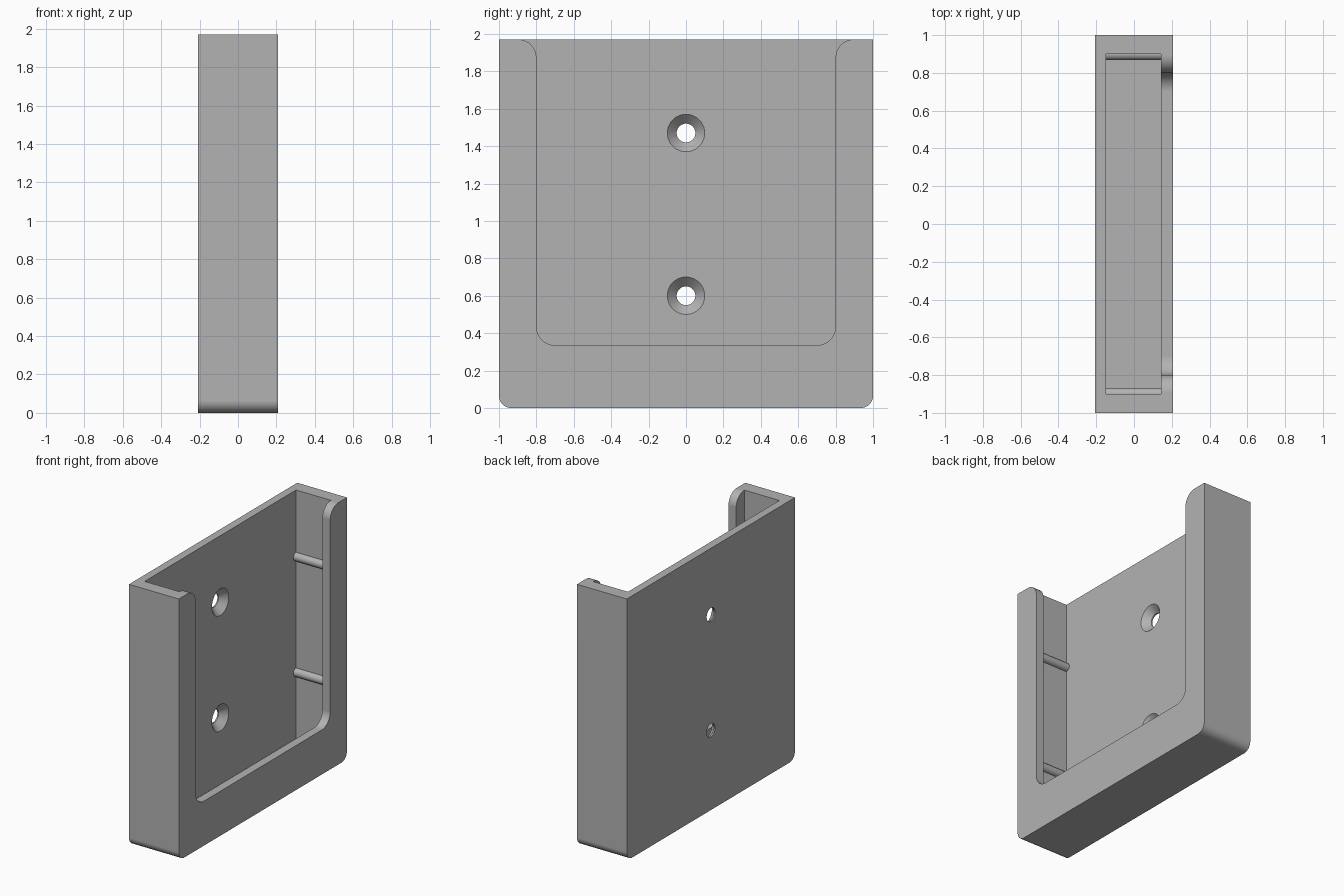
import bpy, bmesh, math
from mathutils import Matrix

cube = bpy.data.objects.get("Cube")
if cube:
    bpy.data.objects.remove(cube, do_unlink=True)

GREY = (0.45, 0.45, 0.45, 1)
grey = bpy.data.materials.new("plain grey")
grey.use_nodes = True
grey.diffuse_color = GREY
grey.node_tree.nodes["Principled BSDF"].inputs["Base Color"].default_value = GREY

HALF_DEPTH, HEIGHT = 0.207, 1.97
BACK_IN, FRONT_IN = -0.147, 0.143     # inner faces of the two panels
WALL = 0.1                            # side and floor thickness
HOLE_HEIGHTS = (0.6, 1.47)


def make_object(name, bm):
    bmesh.ops.recalc_face_normals(bm, faces=bm.faces)
    mesh = bpy.data.meshes.new(name)
    bm.to_mesh(mesh)
    bm.free()
    mesh.materials.append(grey)
    obj = bpy.data.objects.new(name, mesh)
    bpy.context.collection.objects.link(obj)
    return obj


def arc(y, z, r, start, end, steps=10):
    angles = [math.radians(start + (end - start) * i / steps) for i in range(steps + 1)]
    return [(y + r * math.cos(a), z + r * math.sin(a)) for a in angles]


def extrude(name, half, x0, x1):
    """Mirror a half outline (y > 0, bottom to top) and extrude it along x."""
    outline = half + [(-y, z) for y, z in reversed(half)]
    bm = bmesh.new()
    face = bm.faces.new([bm.verts.new((x0, y, z)) for y, z in outline])
    moved = bmesh.ops.extrude_face_region(bm, geom=[face])["geom"]
    bmesh.ops.translate(bm, vec=(x1 - x0, 0, 0),
                        verts=[v for v in moved if isinstance(v, bmesh.types.BMVert)])
    return make_object(name, bm)


def cone_x(name, r0, r1, x0, x1, y, z, sides=48):
    bm = bmesh.new()
    bmesh.ops.create_cone(bm, cap_ends=True, segments=sides, radius1=r0, radius2=r1,
                          depth=x1 - x0,
                          matrix=Matrix.Translation(((x0 + x1) / 2, y, z))
                          @ Matrix.Rotation(math.pi / 2, 4, 'Y'))
    return make_object(name, bm)


def finish(obj):
    bpy.ops.object.select_all(action='DESELECT')
    obj.select_set(True)
    bpy.context.view_layer.objects.active = obj
    bpy.ops.object.shade_smooth_by_angle(angle=math.radians(30))
    weighted = obj.modifiers.new("flat panels", 'WEIGHTED_NORMAL')
    weighted.keep_sharp = True


# Holder body with rounded lower corners
holder = extrude("holder_body", arc(0.935, 0.065, 0.065, -90, 0) + [(1, HEIGHT)],
                 -HALF_DEPTH, HALF_DEPTH)

# Inner pocket, open at the top
cutters = [extrude("pocket_cutter", [(1 - WALL, WALL), (1 - WALL, HEIGHT + 0.2)],
                   BACK_IN, FRONT_IN)]

# Front window: rounded lower corners, flared at the top
window = arc(0.7, 0.435, 0.1, -90, 0) + arc(0.895, HEIGHT - 0.095, 0.095, 180, 90)
window.append((window[-1][0], HEIGHT + 0.2))
cutters.append(extrude("window_cutter", window, FRONT_IN - 0.05, HALF_DEPTH + 0.1))

# Countersunk screw holes in the back panel
for z in HOLE_HEIGHTS:
    cutters.append(cone_x("hole_cutter", 0.05, 0.05, -0.4, BACK_IN + 0.03, 0, z))
    cutters.append(cone_x("countersink_cutter", 0.04, 0.11, BACK_IN - 0.06,
                          BACK_IN + 0.01, 0, z))

bpy.context.view_layer.objects.active = holder
for cutter in cutters:
    cut = holder.modifiers.new("cut", 'BOOLEAN')
    cut.operation, cut.solver, cut.object = 'DIFFERENCE', 'EXACT', cutter
    bpy.ops.object.modifier_apply(modifier=cut.name)
    bpy.data.objects.remove(cutter, do_unlink=True)
finish(holder)

# Round grip ribs on the inner side walls
for side, label in ((1, "back"), (-1, "front")):
    for z, level in zip(HOLE_HEIGHTS, ("lower", "upper")):
        finish(cone_x(f"{label}_{level}_rib", 0.032, 0.032, BACK_IN - 0.01,
                      FRONT_IN + 0.01, side * (1 - WALL), z, 24))
